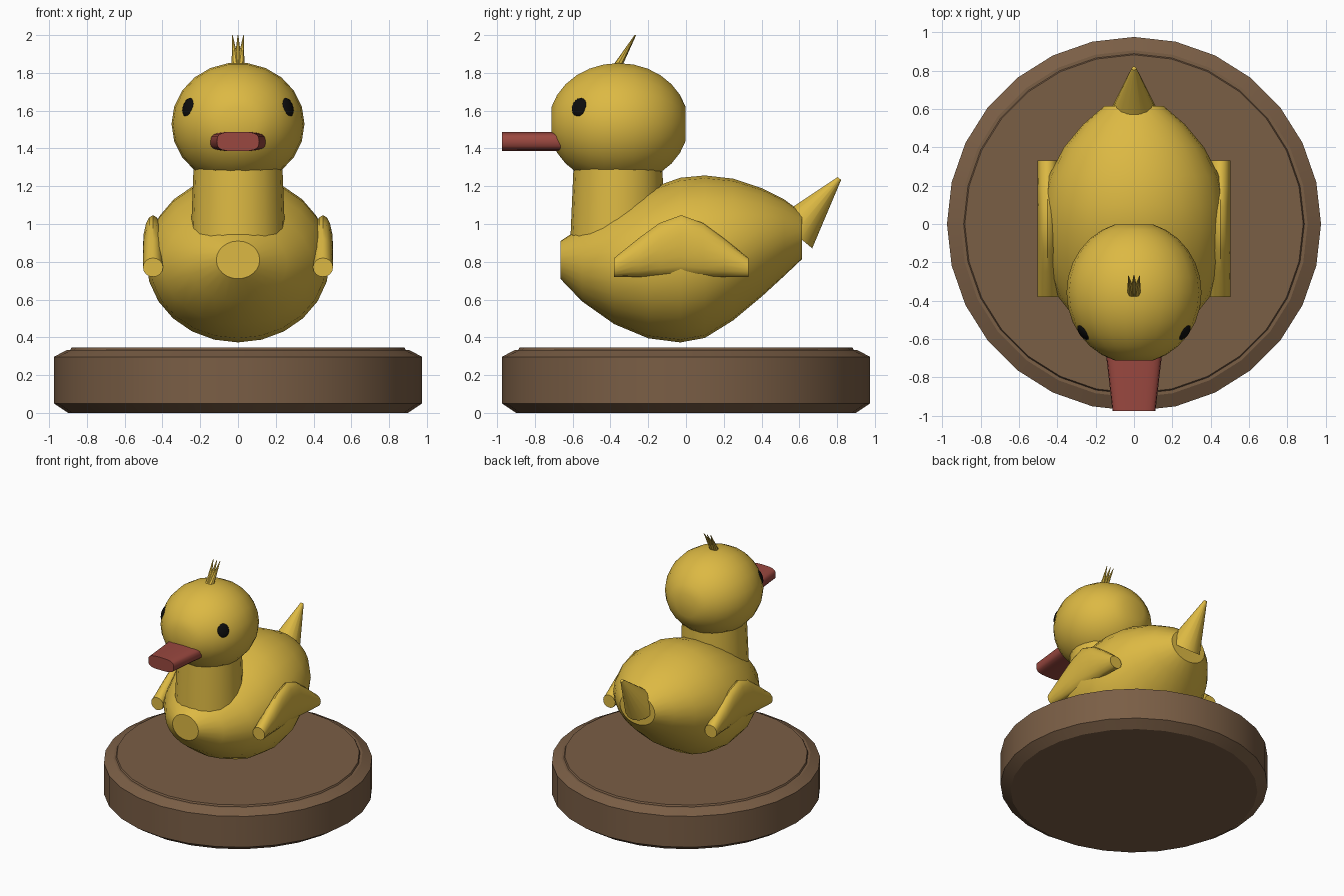
import bpy, bmesh, math
from mathutils import Vector

if "Cube" in bpy.data.objects:
    bpy.data.objects.remove(bpy.data.objects["Cube"])


def material(name, rgb):
    m = bpy.data.materials.new(name)
    m.diffuse_color = (*rgb, 1)
    m.use_nodes = True
    m.node_tree.nodes["Principled BSDF"].inputs["Base Color"].default_value = m.diffuse_color
    return m


YELLOW = material("yellow", (0.72, 0.485, 0.056))
WOOD = material("brown wood", (0.195, 0.112, 0.06))
RED = material("beak red", (0.32, 0.064, 0.05))
BLACK = material("eye black", (0.004, 0.004, 0.004))


def finish(name, bm, mat, angle=35):
    bmesh.ops.recalc_face_normals(bm, faces=bm.faces)
    me = bpy.data.meshes.new(name)
    bm.to_mesh(me)
    bm.free()
    me.materials.append(mat)
    for p in me.polygons:
        p.use_smooth = True
    me.set_sharp_from_angle(angle=math.radians(angle))
    ob = bpy.data.objects.new(name, me)
    bpy.context.collection.objects.link(ob)
    return ob


def skin(name, loops, mat, angle=35):
    """Join equal-length loops of points into a capped tube."""
    bm = bmesh.new()
    rings = [[bm.verts.new(p) for p in loop] for loop in loops]
    n = len(rings[0])
    for a, b in zip(rings, rings[1:]):
        for i in range(n):
            j = (i + 1) % n
            bm.faces.new((a[i], a[j], b[j], b[i]))
    bm.faces.new(rings[0])
    bm.faces.new(rings[-1])
    return finish(name, bm, mat, angle)


def loft_y(name, rings, sides, mat, power=1.0, angle=35):
    """Rings along y: (y, centre x, half width, bottom z, top z)."""
    def s(v):
        return math.copysign(abs(v) ** power, v)
    loops = []
    for y, cx, rx, lo, hi in rings:
        loops.append([(cx + rx * s(math.cos(a)), y,
                       (lo + hi) / 2 + (hi - lo) / 2 * s(math.sin(a)))
                      for a in (math.tau * i / sides for i in range(sides))])
    return skin(name, loops, mat, angle)


def spike(name, start, end, r0, r1, sides, mat):
    """Cone between two points."""
    start, end = Vector(start), Vector(end)
    q = (end - start).to_track_quat('Z', 'Y')
    loops = [[c + q @ Vector((r * math.cos(a), r * math.sin(a), 0))
              for a in (math.tau * i / sides for i in range(sides))]
             for c, r in ((start, r0), (end, r1))]
    return skin(name, loops, mat, 40)


# Round wooden base
base_profile = [(0.90, 0), (0.975, 0.05), (0.975, 0.297), (0.905, 0.333),
                (0.888, 0.333), (0.882, 0.345)]
skin("base", [[(r * math.sin(math.tau * i / 28), r * math.cos(math.tau * i / 28), z)
               for i in range(28)] for r, z in base_profile], WOOD, 25)

# Body
loft_y("body", [
    (-0.665, 0, 0.115, 0.71, 0.91), (-0.55, 0, 0.26, 0.59, 0.985),
    (-0.38, 0, 0.395, 0.47, 1.085), (-0.20, 0, 0.465, 0.395, 1.185),
    (-0.03, 0, 0.487, 0.373, 1.245), (0.10, 0, 0.48, 0.397, 1.257),
    (0.25, 0, 0.445, 0.49, 1.24), (0.40, 0, 0.365, 0.615, 1.19),
    (0.52, 0, 0.265, 0.725, 1.13), (0.615, 0, 0.155, 0.815, 1.06)], 24, YELLOW)

# Neck
spike("neck", (0, -0.362, 0.92), (0, -0.36, 1.36), 0.25, 0.233, 20, YELLOW)

# Head: round, with small flat caps front and back
HY, HZ = -0.357, 1.53
head = []
for i in range(13):
    a = math.radians(-74 + 148 * i / 12)
    k = math.cos(a)
    head.append((HY + 0.37 * math.sin(a), 0, 0.352 * k, HZ - 0.325 * k, HZ + 0.325 * k))
loft_y("head", head, 22, YELLOW)

# Beak: flattened, tapering to the front
loft_y("beak", [(-0.60, 0, 0.155, 1.386, 1.488), (-0.975, 0, 0.112, 1.386, 1.488)],
       20, RED, power=0.6, angle=45)

# Tail
spike("tail", (0, 0.572, 0.951), (0, 0.812, 1.241), 0.125, 0.012, 16, YELLOW)

# Wings and eyes, mirrored
for side, label in ((1, "right"), (-1, "left")):
    loft_y("wing_" + label, [
        (-0.38, side * 0.45, 0.053, 0.72, 0.82), (-0.25, side * 0.45, 0.053, 0.72, 0.925),
        (-0.14, side * 0.45, 0.053, 0.725, 1.005), (-0.025, side * 0.45, 0.053, 0.73, 1.047),
        (0.09, side * 0.45, 0.053, 0.725, 1.005), (0.20, side * 0.45, 0.053, 0.72, 0.925),
        (0.33, side * 0.45, 0.053, 0.72, 0.82)], 16, YELLOW)

    bm = bmesh.new()
    bmesh.ops.create_uvsphere(bm, u_segments=16, v_segments=8, radius=1)
    offset = Vector((side * 0.262, -0.207, 0.088))
    normal = Vector((offset.x / 0.352 ** 2, offset.y / 0.37 ** 2, offset.z / 0.325 ** 2))
    q = normal.to_track_quat('Z', 'Y')
    for v in bm.verts:
        v.co = q @ Vector((v.co.x * 0.047, v.co.y * 0.053, v.co.z * 0.018)) \
            + offset + Vector((0, HY, HZ))
    finish("eye_" + label, bm, BLACK)

# Crest of three small tufts
for i in (-1, 0, 1):
    spike("crest_tuft", (i * 0.012, -0.36, 1.84), (i * 0.03, -0.266 - 0.004 * abs(i), 2.0),
          0.022, 0.002, 8, YELLOW)
